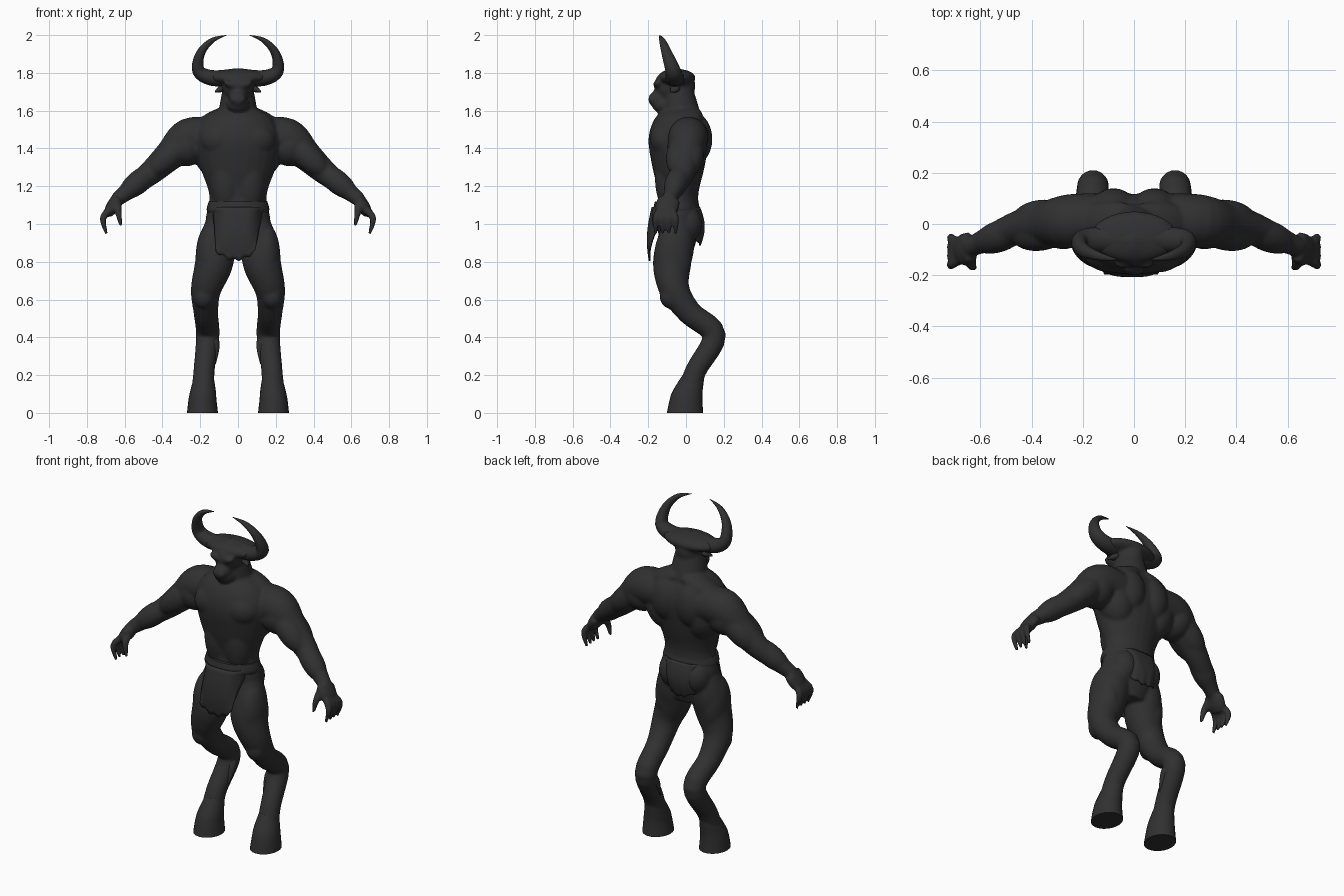
import bpy, bmesh, math
from mathutils import Vector, Matrix

if "Cube" in bpy.data.objects:
    bpy.data.objects.remove(bpy.data.objects["Cube"])

charcoal = (0.03, 0.03, 0.03, 1)
hide = bpy.data.materials.new("charcoal_hide")
hide.use_nodes = True
hide.diffuse_color = charcoal
hide.node_tree.nodes["Principled BSDF"].inputs["Base Color"].default_value = charcoal


def blend(before, start, end, after, t):
    """Smooth curve from start to end, steered by the neighbouring values."""
    leave, arrive = (end - before) / 2, (after - start) / 2
    ease = t * t * (3 - 2 * t)
    return start + (end - start) * ease + leave * t * (1 - t) ** 2 - arrive * t * t * (1 - t)


def loft(mesh, path, radii, flat=1, level=False, sides=24, steps=5):
    """Skin rounded sections along a path; flat is the depth to width ratio."""
    rows = [Vector((*point, radius)) for point, radius in zip(path, radii)]
    padded = [rows[0], *rows, rows[-1]]
    fine = [blend(*padded[i:i + 4], step / steps) for i in range(len(rows) - 1) for step in range(steps)]
    fine.append(rows[-1])
    rings = []
    for i, row in enumerate(fine):
        across, deep = Vector((1, 0, 0)), Vector((0, 1, 0))
        if not level:
            ahead, behind = fine[min(i + 1, len(fine) - 1)], fine[max(i - 1, 0)]
            heading = (ahead - behind).xyz.normalized()
            deep = (deep - heading * heading.y).normalized()
            across = deep.cross(heading)
        ring = []
        for side in range(sides):
            angle = math.tau * side / sides
            offset = across * math.cos(angle) + deep * math.sin(angle) * flat
            ring.append(mesh.verts.new(row.xyz + offset * row.w))
        rings.append(ring)
    for lower, upper in zip(rings, rings[1:]):
        for side in range(sides):
            mesh.faces.new((lower[side - 1], lower[side], upper[side], upper[side - 1]))
    mesh.faces.new(rings[0])
    mesh.faces.new(rings[-1])


def lump(mesh, position, size, tilt=0):
    """Ellipsoid mass, tilted about the y axis."""
    place = Matrix.Translation(position) @ Matrix.Rotation(tilt, 4, "Y") @ Matrix.Diagonal((*size, 1))
    bmesh.ops.create_uvsphere(mesh, u_segments=24, v_segments=16, radius=1, matrix=place)


def muscle(mesh, start, end, radius):
    """Spindle shaped mass stretched between two points."""
    span = end - start
    turn = span.to_track_quat("Z", "Y").to_matrix().to_4x4()
    stretch = Matrix.Diagonal((radius, radius, span.length / 2, 1))
    place = Matrix.Translation((start + end) / 2) @ turn @ stretch
    bmesh.ops.create_uvsphere(mesh, u_segments=24, v_segments=16, radius=1, matrix=place)


def finish(name, mesh, mirrored=True):
    """Turn the mesh into a smooth object, reflected across x when paired."""
    bmesh.ops.recalc_face_normals(mesh, faces=mesh.faces)
    data = bpy.data.meshes.new(name)
    mesh.to_mesh(data)
    mesh.free()
    data.materials.append(hide)
    part = bpy.data.objects.new(name, data)
    bpy.context.collection.objects.link(part)
    bpy.ops.object.select_all(action="DESELECT")
    part.select_set(True)
    bpy.context.view_layer.objects.active = part
    bpy.ops.object.shade_smooth_by_angle(angle=math.radians(50))
    if mirrored:
        mirror = part.modifiers.new("mirror", "MIRROR")
        mirror.use_mirror_merge = False
    return part


body = bmesh.new()

# Trunk and neck
heights = (.83, 1, 1.15, 1.3, 1.45, 1.56, 1.62)
loft(body, [(0, -.04, height) for height in heights], (.1, .17, .152, .2, .23, .18, .08), flat=.69, level=True)
loft(body, [(0, -.01, 1.45), (0, -.03, 1.61), (0, -.05, 1.75)], (.11, .1, .075), level=True)

# Skull, horn crest, muzzle, jaw, brow and nostril
lump(body, (0, -.06, 1.73), (.085, .11, .095))
lump(body, (0, -.05, 1.775), (.17, .1, .046))
lump(body, (0, -.14, 1.66), (.05, .06, .05))
lump(body, (0, -.12, 1.63), (.06, .06, .045))
lump(body, (.04, -.15, 1.74), (.04, .025, .02), tilt=-.3)
lump(body, (.02, -.18, 1.66), (.02, .02, .015))

# Chest and abdomen
lump(body, (.09, -.11, 1.45), (.11, .08, .09), tilt=.2)
lump(body, (.06, -.08, 1.25), (.09, .085, .2))

# Back, ribs, neck slope and buttock
lump(body, (.08, .04, 1.45), (.1, .1, .14))
lump(body, (.14, .01, 1.38), (.1, .1, .14), tilt=.3)
lump(body, (.05, 0, 1.24), (.06, .06, .18))
lump(body, (.09, .01, 1.565), (.14, .08, .05), tilt=.35)
lump(body, (.08, 0, 1), (.08, .085, .1))

# Arm
collar, shoulder = Vector((.14, .02, 1.46)), Vector((.26, .01, 1.455))
elbow, wrist = Vector((.47, -.02, 1.265)), Vector((.64, -.09, 1.13))
upper = Vector((.36, 0, 1.365))
loft(body, [collar, shoulder, upper, elbow, wrist], (.1, .105, .082, .064, .038))
muscle(body, collar.lerp(shoulder, .4), shoulder.lerp(elbow, .5), .105)
for swell in (-.03, .03):
    shift = Vector((0, swell, 0))
    muscle(body, shoulder + shift, elbow + shift, .07)
muscle(body, upper.lerp(elbow, .6), elbow.lerp(wrist, .9), .062)

# Hand with curled fingers and thumb
knuckle = Vector((.69, -.11, 1.05))
loft(body, [wrist, wrist.lerp(knuckle, .6), knuckle], (.034, .034, .022), flat=1.8)
taper = (.02, .018, .009)
for finger in range(4):
    spread = finger * .035 - .16
    root = wrist.lerp(knuckle, .6)
    root.y = (spread + knuckle.y) / 2
    loft(body, [root, (.715, spread, 1.03), (.695, spread, .945)], taper, sides=12)
loft(body, [wrist, (.635, -.16, 1.07), (.62, -.17, .99)], (.027, .02, .009), sides=12)

# Leg from hip past knee and hock to ankle
leg = [(.08, -.04, 1.06), (.11, -.055, .9), (.13, -.075, .78), (.17, -.06, .65), (.17, .02, .53),
       (.16, .15, .41), (.18, .05, .22), (.185, .01, .08)]
loft(body, leg, (.07, .1, .1, .08, .065, .062, .056, .065))
lump(body, (.18, -.08, .62), (.058, .06, .07))
lump(body, (.15, -.07, .82), (.075, .1, .18))

skin = finish("body", body)
remesh = skin.modifiers.new("fuse", "REMESH")
remesh.mode = "VOXEL"
remesh.voxel_size = .008
remesh.use_smooth_shade = True
soften = skin.modifiers.new("soften", "SMOOTH")
soften.iterations = 8

# Ears
ears = bmesh.new()
loft(ears, [(.06, -.05, 1.73), (.09, -.06, 1.715), (.12, -.08, 1.7)], (.015, .018, .004), flat=1.4, sides=12)
finish("ears", ears)

# Horns sweeping out, up and forward
horns = bmesh.new()
sweep = [(0, -.06, 1.78), (.13, -.06, 1.772), (.208, -.068, 1.81), (.2, -.1, 1.9), (.14, -.125, 1.97), (.06, -.14, 2)]
loft(horns, sweep, (.045, .042, .034, .024, .014, .001), flat=1.2)
finish("horns", horns)

# Hooves widening from the pasterns
hooves = bmesh.new()
loft(hooves, [(.18, .04, .2), (.185, .01, .12), (.188, 0, .07), (.188, -.005, 0)],
     (.05, .067, .074, .082), flat=1.17, level=True)
finish("hooves", hooves)

# Ragged hair inside the shanks
hair = bmesh.new()
loft(hair, [(.14, .16, .44), (.125, .12, .36), (.12, .07, .26)], (.02, .028, .003), sides=10)
finish("shank_hair", hair)

# Belt
belt = bmesh.new()
loft(belt, [(0, -.05, height) for height in (1.06, 1.08, 1.12)], (.16, .166, .155), flat=.74, level=True, sides=40)
finish("belt", belt, mirrored=False)


def cloth(name, length, wide, narrow, depth):
    """Ragged hanging flap; depth gives y from the place across and down."""
    sheet = bmesh.new()
    columns, steps = 24, 12
    rows = []
    for step in range(steps + 1):
        down = step / steps
        half = wide + (narrow - wide) * math.sqrt(down)
        row = []
        for column in range(columns + 1):
            across = 2 * column / columns - 1
            ragged = 1 - across ** 2 / 6 + math.sin(column) / 40
            place = (across * half - down / 80, depth(across, down), 1.09 - down * length * ragged)
            row.append(sheet.verts.new(place))
        rows.append(row)
    for upper, lower in zip(rows, rows[1:]):
        for i in range(columns):
            sheet.faces.new((upper[i], upper[i + 1], lower[i + 1], lower[i]))
    thickness = finish(name, sheet, mirrored=False).modifiers.new("thickness", "SOLIDIFY")
    thickness.thickness = .008
    thickness.offset = 0


# Loincloth
cloth("front_loincloth", .28, .145, .105,
      lambda across, down: -.178 - math.sin(down * 2.5) / 40 + (1 - down) * across ** 4 / 10)
cloth("back_loincloth", .2, .14, .09,
      lambda across, down: .07 + math.sin(down * 3) / 40 - (1 - down / 2) * across ** 4 / 12)
